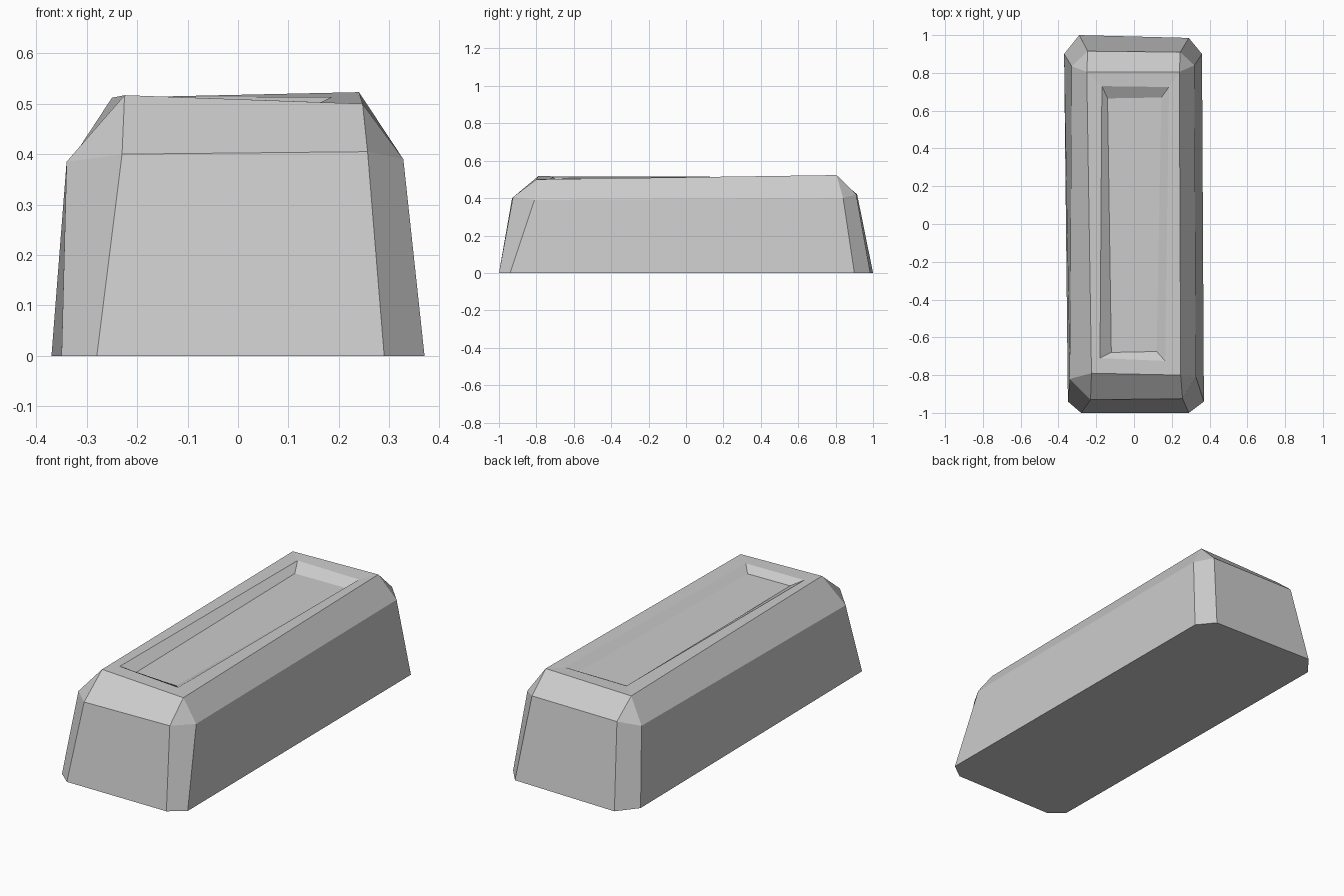
import bpy
import bmesh
from mathutils import Vector

default_cube = bpy.data.objects.get("Cube")
if default_cube:
    bpy.data.objects.remove(default_cube, do_unlink=True)


def make_material(name, colour):
    material = bpy.data.materials.new(name)
    material.use_nodes = True
    material.diffuse_color = colour
    shader = material.node_tree.nodes["Principled BSDF"]
    shader.inputs["Base Color"].default_value = colour
    shader.inputs["Roughness"].default_value = 0.8
    return material


def add_ring(bm, points):
    return [bm.verts.new(Vector(point)) for point in points]


def bridge(bm, lower, upper):
    """Join two rings of equal length with a band of quads."""
    count = len(lower)
    for i in range(count):
        j = (i + 1) % count
        bm.faces.new((lower[i], lower[j], upper[j], upper[i]))


def bevel_crown(bm, octagon, quad):
    """Join a cut-corner ring to a four-corner ring."""
    for i in range(4):
        before, after = octagon[2 * i], octagon[2 * i + 1]
        following = octagon[(2 * i + 2) % 8]
        next_corner = (i + 1) % 4
        bm.faces.new((before, after, quad[i]))
        bm.faces.new((after, following, quad[next_corner], quad[i]))


# Rings run counterclockwise from the front left of the plan, roughly hewn
base_outline = [
    (-.35, -.94, 0), (-.28, -1, 0), (.29, -1, 0), (.37, -.94, 0),
    (.36, .9, 0), (.29, .985, 0), (-.29, 1, 0), (-.37, .9, 0),
]
shoulder_outline = [
    (-.34, -.82, .385), (-.23, -.93, .4), (.257, -.925, .405), (.328, -.81, .39),
    (.32, .84, .4), (.245, .91, .42), (-.245, .915, .42), (-.33, .835, .39),
]
top_outline = [
    (-.225, -.79, .517), (.247, -.8, .5), (.24, .805, .523), (-.25, .805, .512),
]
recess_rim = [
    (-.18, -.71, .514), (.165, -.725, .503), (.185, .725, .513), (-.17, .73, .514),
]
recess_floor = [
    (-.12, -.68, .48), (.12, -.675, .48), (.145, .67, .48), (-.14, .665, .48),
]

# Tapered block with a chamfered crown and a shallow sunken panel
bm = bmesh.new()
base = add_ring(bm, base_outline)
shoulder = add_ring(bm, shoulder_outline)
top = add_ring(bm, top_outline)
rim = add_ring(bm, recess_rim)
floor = add_ring(bm, recess_floor)

bm.faces.new(reversed(base))
bridge(bm, base, shoulder)
bevel_crown(bm, shoulder, top)
bridge(bm, top, rim)
bridge(bm, rim, floor)
bm.faces.new(floor)
bmesh.ops.recalc_face_normals(bm, faces=bm.faces[:])

mesh = bpy.data.meshes.new("ingot_block")
bm.to_mesh(mesh)
bm.free()
mesh.materials.append(make_material("plain grey", (.6, .6, .6, 1)))
block = bpy.data.objects.new("ingot_block", mesh)
bpy.context.collection.objects.link(block)
